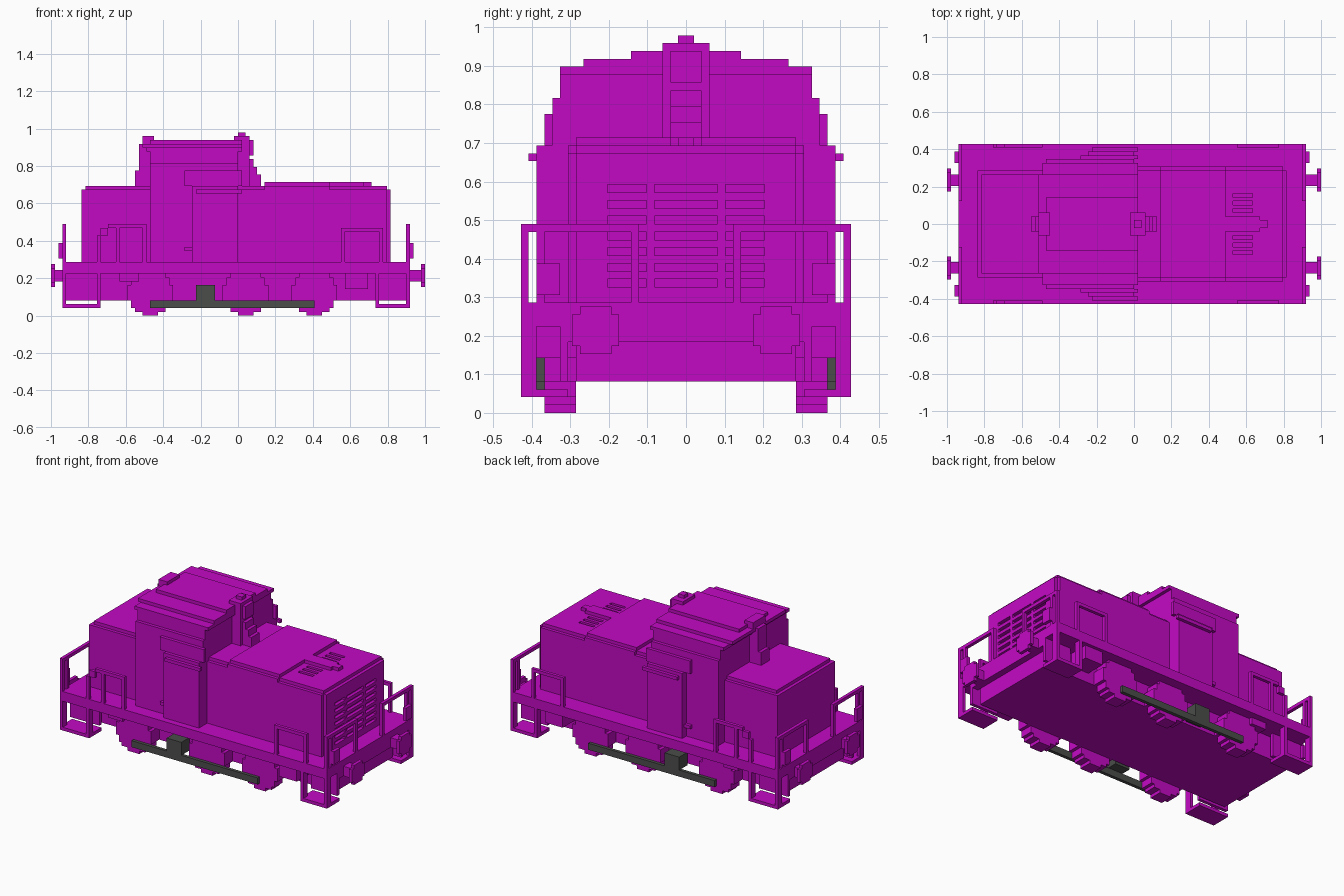
import bpy, bmesh, math
from mathutils import Vector

old = bpy.data.objects.get("Cube")
if old:
    bpy.data.objects.remove(old)

UNIT = 2 / 98  # size of one block; all part sizes below are in blocks


def make_material(name, colour):
    mat = bpy.data.materials.new(name)
    mat.use_nodes = True
    mat.diffuse_color = (*colour, 1)
    mat.node_tree.nodes["Principled BSDF"].inputs["Base Color"].default_value = (*colour, 1)
    return mat


magenta = make_material("magenta paint", (0.55, 0.003, 0.55))
grey = make_material("dark grey metal", (0.07, 0.075, 0.07))


def add_box(bm, x, y, z):
    """Add one block spanning the given (low, high) pairs."""
    made = bmesh.ops.create_cube(bm, size=1)["verts"]
    for v in made:
        v.co = Vector([(lo + hi) / 2 + c * (hi - lo) for c, (lo, hi) in zip(v.co, (x, y, z))]) * UNIT


def part(name, boxes, mat=magenta, mirror=False):
    """Make one object from boxes, optionally copied to the other side."""
    bm = bmesh.new()
    for x, y, z in boxes:
        add_box(bm, x, y, z)
        if mirror:
            add_box(bm, x, (-y[1], -y[0]), z)
    mesh = bpy.data.meshes.new(name)
    bm.to_mesh(mesh)
    bm.free()
    mesh.materials.append(mat)
    obj = bpy.data.objects.new(name, mesh)
    bpy.context.collection.objects.link(obj)
    return obj


def wide(half):
    return (-half, half)


def cut(obj, slots, mirror=False):
    """Cut slots through a panel."""
    cutter = part("slot_cutter", slots, mirror=mirror)
    cutter.hide_render = True
    mod = obj.modifiers.new("slots", "BOOLEAN")
    mod.operation = "DIFFERENCE"
    mod.solver = "EXACT"
    mod.object = cutter
    deps = bpy.context.evaluated_depsgraph_get()
    mesh = bpy.data.meshes.new_from_object(obj.evaluated_get(deps))
    obj.modifiers.clear()
    obj.data = mesh
    bpy.data.objects.remove(cutter)


def stepped_disc(radius, centre):
    """Rows of (across, up) spans that make a stepped circle."""
    rows = []
    for i in range(-radius, radius):
        half = round(math.sqrt(radius ** 2 - (i + 0.5) ** 2))
        rows.append(((centre - half, centre + half), i))
    return rows


# Chassis
part("deck", [((-46, 45), wide(21), (11, 14))])
part("underframe", [((-44, 43), wide(14), (4, 11))])
part("buffer_beams", [((43, 45), wide(15), (9, 11)), ((-46, -44), wide(15), (9, 11))])
part("side_boxes", [((28, 34), (14, 20), (7, 11)), ((-31, -26), (14, 19), (9, 11))], mirror=True)

# Wheels and coupling rods
for i, centre in enumerate((-23, 2, 20)):
    part(f"wheel_pair_{i}", [(x, (14, 18), (row + 6, row + 7))
                             for x, row in stepped_disc(6, centre)], mirror=True)
part("coupling_rods", [((-23, 20), (18, 19), (2, 4))], grey, True)
part("rod_brackets", [((-11, -6), (15, 19), (4, 8))], grey, True)

# Buffers and end fittings
for end, low, high in (("front", 45, 49), ("rear", -46, -49)):
    out = 1 if high > 0 else -1
    head = sorted((high - out, high))
    shaft = sorted((low, high - out))
    discs = [(head, (11.5 + row, 12.5 + row), (10.5 - half, 10.5 + half))
             for half, row in [((s[1] - s[0]) / 2, r) for s, r in stepped_disc(3, 0)]]
    part(f"{end}_buffer_heads", discs, mirror=True)
    part(f"{end}_buffer_shafts", [(shaft, (10, 13), (9, 12))], mirror=True)
    part(f"{end}_end_lamps", [(sorted((low, low + out)), (16, 19), (15, 19))], mirror=True)

    # Corner steps with open sides
    inner = 36 * out
    near, far = sorted((inner, inner + out)), sorted((low - out, low))
    part(f"{end}_steps", [
        (sorted((inner, low)), (15, 21), (2, 3)),
        (near, (19, 21), (3, 11)),
        (far, (19, 21), (3, 11)),
        (sorted((inner, low)), (15, 16), (4, 11)),
    ], mirror=True)

    # Handrails across each end
    part(f"{end}_end_rails", [
        (far, (6, 21), (23, 24)),
        (far, (6, 7), (14, 23)),
        (far, (20, 21), (14, 23)),
        (far, (18, 19), (14, 23)),
    ], mirror=True)

# Handrails along the sides
rail = (20, 21)
part("long_side_rails", [((27, 38), rail, (22, 23))]
     + [((x, x + 1), rail, (14, 22)) for x in (27, 37)], mirror=True)
part("short_side_rails", [((-34, -24), rail, (23, 24)), ((-36, -34), rail, (21, 23)),
                          ((-37, -36), rail, (14, 21))]
     + [((x, x + 1), rail, (14, 23)) for x in (-32, -25)], mirror=True)

# Long hood with roof slots and end grille
part("long_hood", [((0, 39), wide(15), (14, 33)), ((0, 24), wide(14), (33, 34))])
part("hood_raised_top", [((7, 24), wide(15), (33, 34)), ((7, 24), wide(14), (34, 35))])
part("hood_ridge", [((24, 33), wide(2), (34, 35)), ((33, 35), wide(1), (34, 35))])
roof_panel = part("hood_roof_panel", [((24, 39), wide(14), (33, 34))])
cut(roof_panel, [((26, 31), (y, y + 1), (32, 35)) for y in (3, 5, 7)], mirror=True)
grille = part("hood_grille", [((39, 40), wide(14), (14, 33))])
cut(grille, [((38, 41), y, (z, z + 1)) for z in range(16, 30, 2)
             for y in ((-10, -5), (-4, 4), (5, 10))])

# Short hood
part("short_hood", [((-41, -23), wide(14), (14, 33)), ((-40, -23), wide(13), (33, 34))])

# Cab with stepped roof
part("cab", [((-23, 0), wide(17), (14, 40)), ((-23, 0), wide(16), (40, 44))])
part("cab_roof", [((-24, 1), wide(16), (43, 44)), ((-25, 1), wide(13), (44, 45)),
                  ((-23, 1), wide(7), (45, 46))])
part("cab_side_bay", [((-12, 0), (17, 19), (14, 34)), ((-14, 1), (17, 18), (34, 38))], mirror=True)
part("cab_gutter", [((-11, 1), (19, 20), (32, 33))], mirror=True)
part("door_handles", [((-14, -11), (17, 18), (17, 18))], mirror=True)

# Stack and lamps on the cab ends
part("stack", [((0, 3), wide(3), (34, 44))]
     + [((0, 6 - i), wide(2), (34 + 2 * i, 37 + 2 * i)) for i in range(4)])
part("front_roof_lamp", [((-1, 4), wide(2), (42, 46)), ((-1, 3), wide(3), (44, 47)),
                         ((0, 2), wide(1), (47, 48))])
part("rear_roof_lamp", [((-26, -23), wide(2), (42, 45)), ((-25, -22), wide(3), (44, 47))])
part("rear_lamp_post", [((-27, -23), wide(2), (34, 38)), ((-26, -23), wide(2), (38, 42))])
